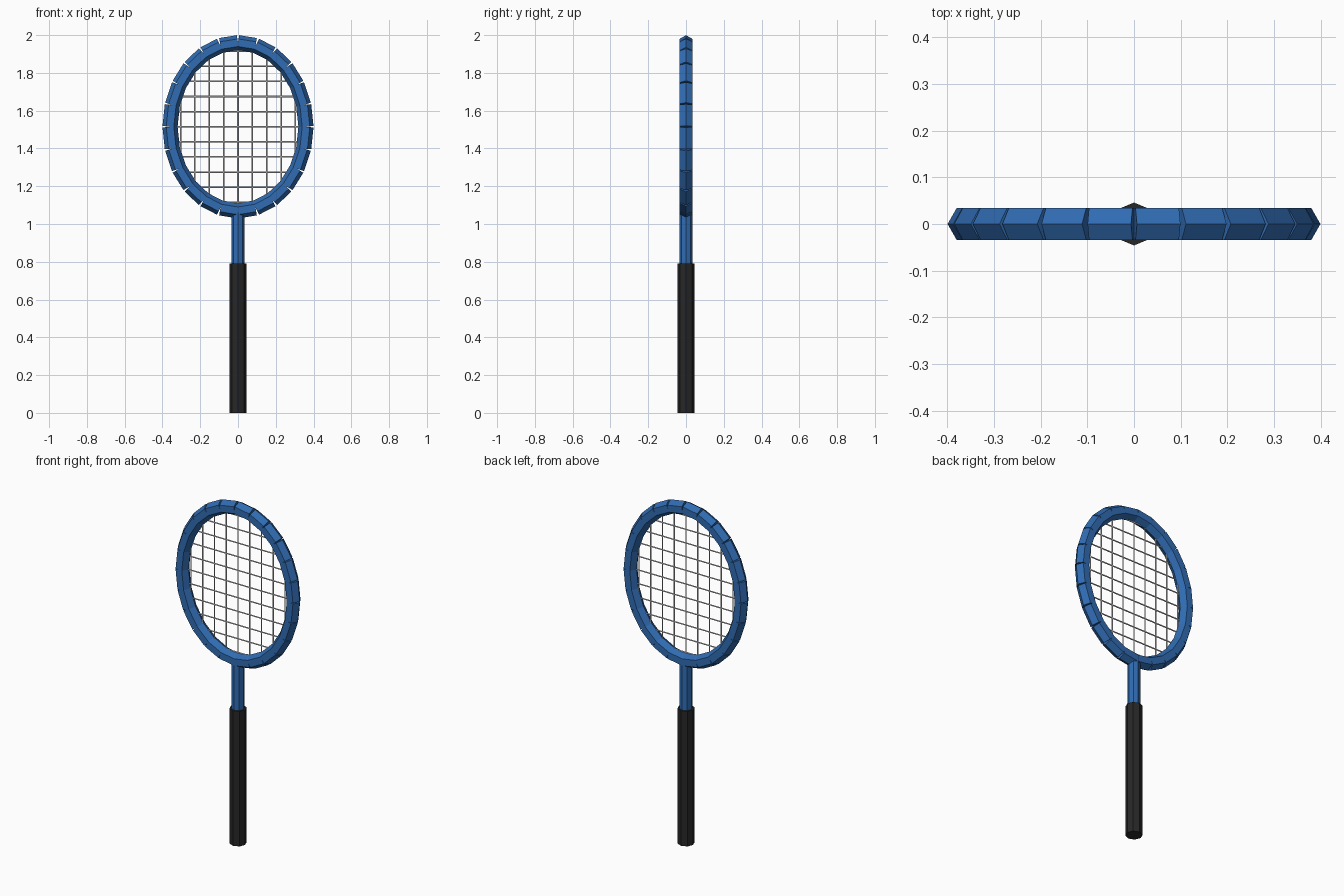
import bpy
import math
from mathutils import Vector, Matrix

default = bpy.data.objects.get("Cube")
if default:
    bpy.data.objects.remove(default, do_unlink=True)


def make_material(name, color):
    mat = bpy.data.materials.new(name)
    mat.use_nodes = True
    rgba = (*color, 1.0)
    mat.diffuse_color = rgba
    mat.node_tree.nodes["Principled BSDF"].inputs["Base Color"].default_value = rgba
    return mat


blue = make_material("frame blue", (0.03, 0.15, 0.45))
black = make_material("grip black", (0.02, 0.02, 0.02))
pale = make_material("string white", (0.8, 0.8, 0.8))


def rod(name, start, end, radius, sides, mat):
    """Flat-sided rod between two points in the XZ plane, one corner kept in that plane."""
    start, end = Vector(start), Vector(end)
    axis = (end - start).normalized()
    depth_dir = Vector((0, 1, 0))
    across = depth_dir.cross(axis)
    bpy.ops.mesh.primitive_cylinder_add(vertices=sides, radius=radius,
                                        depth=(end - start).length)
    obj = bpy.context.object
    obj.name = name
    # The primitive puts its first corner on local Y, so local Y lies across the rod
    rotation = Matrix((across.cross(axis), across, axis)).transposed().to_4x4()
    obj.matrix_world = Matrix.Translation((start + end) / 2) @ rotation
    obj.data.materials.append(mat)
    return obj


# Head ellipse along the middle of the frame tube
CENTER_Z, HALF_W, HALF_H = 1.515, 0.36, 0.445
SEGMENTS = 24


def rim_point(i):
    a = math.tau * i / SEGMENTS
    return (HALF_W * math.sin(a), 0, CENTER_Z + HALF_H * math.cos(a))


# Handle and shaft
rod("grip", (0, 0, 0), (0, 0, 0.79), 0.046, 8, black)
rod("shaft", (0, 0, 0.78), (0, 0, 1.09), 0.035, 8, blue)

# Frame of straight hexagonal pieces
for i in range(SEGMENTS):
    rod(f"frame_segment_{i + 1}", rim_point(i), rim_point(i + 1), 0.04, 6, blue)

# Vertical strings
for i in range(-4, 5):
    x = i * 0.076
    h = HALF_H * math.sqrt(1 - (x / HALF_W) ** 2)
    rod(f"vertical_string_{i + 5}", (x, 0, CENTER_Z - h), (x, 0, CENTER_Z + h),
        0.004, 6, pale)

# Horizontal strings
for i in range(-5, 6):
    z = i * 0.08
    w = HALF_W * math.sqrt(1 - (z / HALF_H) ** 2)
    rod(f"horizontal_string_{i + 6}", (-w, 0, CENTER_Z + z), (w, 0, CENTER_Z + z),
        0.004, 6, pale)
